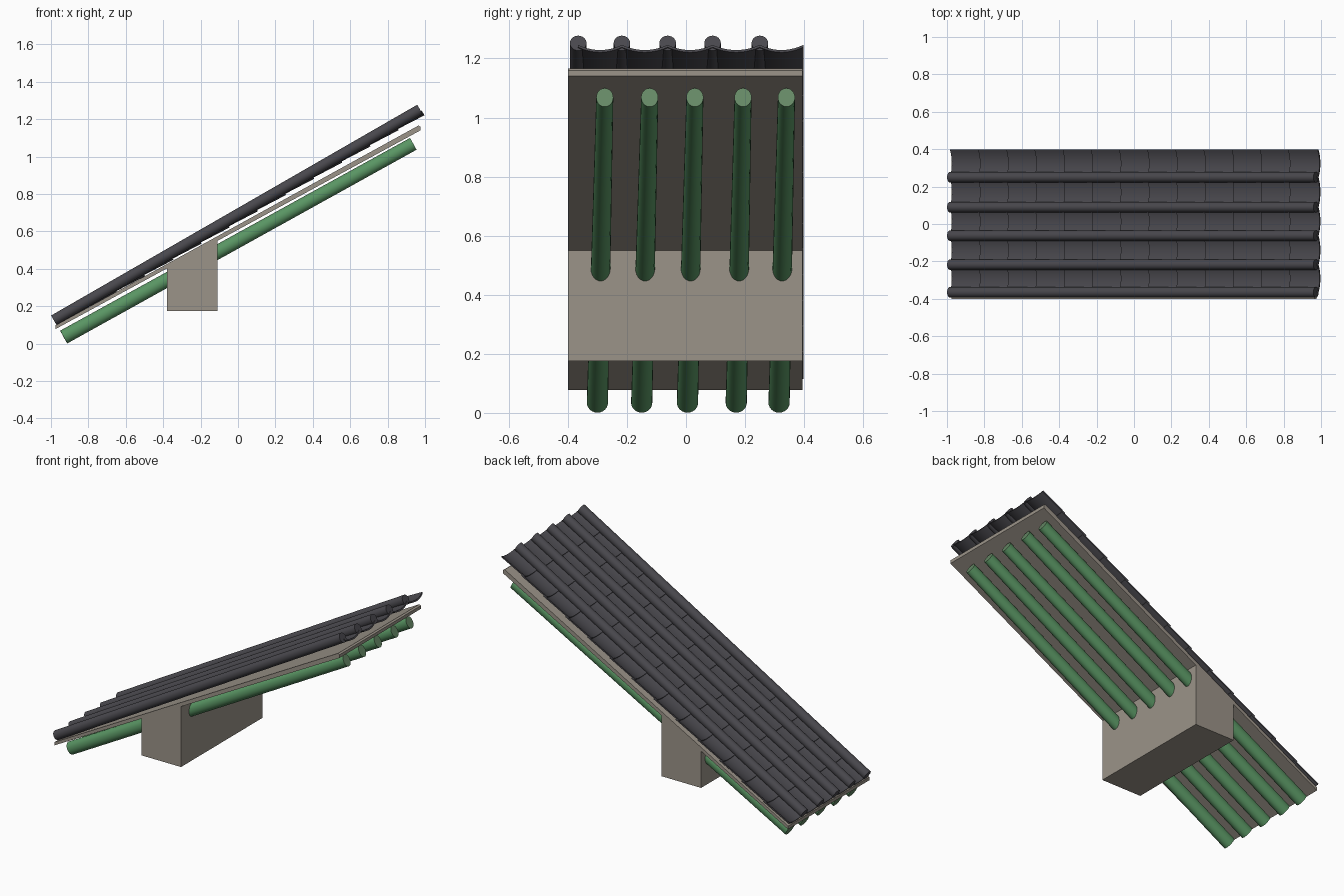
import bpy, bmesh, math
from mathutils import Vector

if "Cube" in bpy.data.objects:
    bpy.data.objects.remove(bpy.data.objects["Cube"])


def material(name, rgb):
    m = bpy.data.materials.new(name)
    m.diffuse_color = (*rgb, 1)
    m.use_nodes = True
    m.node_tree.nodes["Principled BSDF"].inputs["Base Color"].default_value = m.diffuse_color
    return m


TILE = material("charcoal_tile", (0.066, 0.064, 0.074))
WOOD = material("taupe_wood", (0.33, 0.295, 0.25))
GREEN = material("green_paint", (0.10, 0.30, 0.125))
END = material("pale_green_end", (0.13, 0.245, 0.13))


def loft(name, rings, mats, cap_mat=0, smooth=True):
    """Skin closed rings of points and cap both ends."""
    bm = bmesh.new()
    vs = [[bm.verts.new(p) for p in r] for r in rings]
    n = len(vs[0])
    for a, b in zip(vs, vs[1:]):
        for i in range(n):
            j = (i + 1) % n
            bm.faces.new((a[i], a[j], b[j], b[i]))
    for r in (vs[0], vs[-1]):
        bm.faces.new(r).material_index = cap_mat
    bmesh.ops.recalc_face_normals(bm, faces=bm.faces)
    me = bpy.data.meshes.new(name)
    bm.to_mesh(me)
    bm.free()
    ob = bpy.data.objects.new(name, me)
    bpy.context.collection.objects.link(ob)
    for m in mats:
        me.materials.append(m)
    if smooth:
        bpy.ops.object.select_all(action='DESELECT')
        ob.select_set(True)
        bpy.context.view_layer.objects.active = ob
        bpy.ops.object.shade_smooth_by_angle(angle=math.radians(35))
    return ob


def rod(name, p0, p1, r0, r1, mats, cap_mat=0, sides=24):
    """Tapered rod; r0 and r1 are (half width in y, half height)."""
    p0, p1 = Vector(p0), Vector(p1)
    d = (p1 - p0).normalized()
    up = d.cross(Vector((0, 1, 0))) * -1
    side = up.cross(d)
    ang = [2 * math.pi * i / sides for i in range(sides)]
    rings = [[p + side * r[0] * math.cos(a) + up * r[1] * math.sin(a) for a in ang]
             for p, r in ((p0, r0), (p1, r1))]
    return loft(name, rings, mats, cap_mat)


def prism(name, xz, mat, y0=-0.4, y1=0.395):
    return loft(name, [[(x, y, z) for x, z in xz] for y in (y0, y1)], [mat], 0, False)


# Roof board and the beam carrying it
prism("roof_board", [(-0.975, 0.078), (0.975, 1.14), (0.975, 1.16), (0.965, 1.166), (-0.975, 0.098)], WOOD)
prism("support_beam", [(-0.38, 0.175), (-0.11, 0.175), (-0.11, 0.555), (-0.38, 0.408)], WOOD)

# Round rafters under the board, slightly skewed and tapered
for i, (yl, yh) in enumerate([(-0.30, -0.275), (-0.15, -0.123), (0.005, 0.03),
                              (0.17, 0.193), (0.315, 0.34)]):
    rod(f"rafter_{i + 1}", (-0.932, yl, 0.035), (0.937, yh, 1.068),
        (0.036, 0.039), (0.029, 0.036), [GREEN, END], 1)

# Tile plane: A is the low end, D runs up the slope, N points out of it
A, B = Vector((-0.985, 0, 0.125)), Vector((0.973, 0, 1.252))
L = (B - A).length
D = (B - A) / L
N = Vector((-D.z, 0, D.x))
COVER_Y = [-0.365, -0.217, -0.062, 0.09, 0.25]

# Round cover tiles running the whole slope
for i, y in enumerate(COVER_Y):
    o = Vector((0, y, 0))
    rod(f"cover_tile_{i + 1}", A + o, B + o, (0.028, 0.029), (0.028, 0.029), [TILE])


def pan_ring(t, y0, y1, lift):
    """Cross-section of a thin sagging tile."""
    pts = []
    us = [k / 5 - 1 for k in range(11)]
    for seq, drop in ((us, 0), (us[::-1], 0.009)):
        for u in seq:
            h = -0.027 + 0.020 * u * u + lift - drop
            pts.append(A + D * t + N * h + Vector((0, (y0 + y1) / 2 + u * (y1 - y0) / 2, 0)))
    return pts


# Overlapping concave pan tiles in courses
STEP = L / 13
EDGES = COVER_Y + [0.397]
for i in range(5):
    for c in range(13):
        t0 = c * STEP
        t1 = t0 + STEP + (0.02 if c < 12 else 0.005)
        loft(f"pan_tile_{i + 1}_{c + 1}",
             [pan_ring(t0, EDGES[i], EDGES[i + 1], 0.005),
              pan_ring(t1, EDGES[i], EDGES[i + 1], -0.003)], [TILE])
